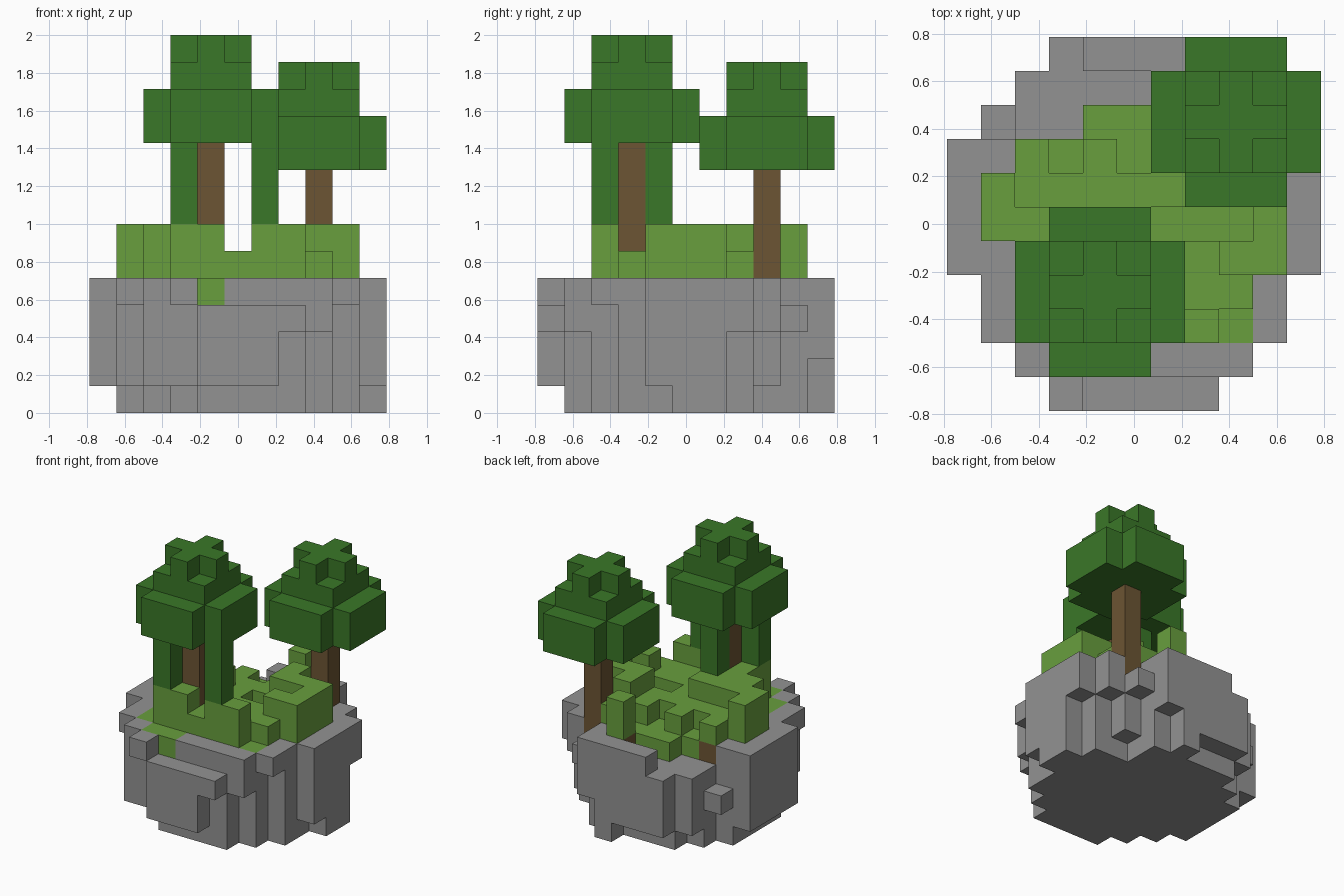
import bpy, bmesh
from mathutils import Vector

if "Cube" in bpy.data.objects:
    bpy.data.objects.remove(bpy.data.objects["Cube"], do_unlink=True)

UNIT = 1 / 7
SIDES = [Vector(v) for v in ((1, 0, 0), (-1, 0, 0), (0, 1, 0), (0, -1, 0), (0, 0, 1), (0, 0, -1))]


def material(name, rgb):
    mat = bpy.data.materials.new(name)
    mat.use_nodes = True
    mat.diffuse_color = (*rgb, 1)
    mat.node_tree.nodes["Principled BSDF"].inputs["Base Color"].default_value = (*rgb, 1)
    return mat


def build(name, cells, mat):
    """Skin a set of grid cells with their outer faces only."""
    bm = bmesh.new()
    made = {}

    def corner(p):
        key = tuple(round(c * 2) for c in p)
        if key not in made:
            made[key] = bm.verts.new(((p.x - 5) * UNIT, (p.y - 5) * UNIT, (p.z + 0.5) * UNIT))
        return made[key]

    for cell in cells:
        centre = Vector(cell)
        for n in SIDES:
            if tuple(int(c) for c in centre + n) in cells:
                continue
            u = Vector((n.y, n.z, n.x))
            w = n.cross(u)
            mid = centre + n / 2
            bm.faces.new([corner(mid + (u * a + w * b) / 2)
                          for a, b in ((1, 1), (-1, 1), (-1, -1), (1, -1))])
    bmesh.ops.recalc_face_normals(bm, faces=bm.faces)
    mesh = bpy.data.meshes.new(name)
    bm.to_mesh(mesh)
    bm.free()
    mesh.materials.append(mat)
    obj = bpy.data.objects.new(name, mesh)
    bpy.context.collection.objects.link(obj)


def read_map(rows, spans):
    """Plan rows from front to back; each letter gives a range of layers."""
    return {(x, y, z) for y, row in enumerate(rows) for x, ch in enumerate(row)
            if ch in spans for z in range(*spans[ch])}


def tree_crown(cx, cy, base):
    cells = set()
    for x in range(-2, 3):
        for y in range(-2, 3):
            if abs(x) + abs(y) < 4:
                cells |= {(cx + x, cy + y, base), (cx + x, cy + y, base + 1)}
            if max(abs(x), abs(y)) < 2:
                cells.add((cx + x, cy + y, base + 2))
            if abs(x) + abs(y) < 2:
                cells.add((cx + x, cy + y, base + 3))
    return cells


def column(x, y, low, high):
    return {(x, y, z) for z in range(low, high)}


stone = material("stone grey", (0.29, 0.29, 0.29))
grass = material("grass green", (0.14, 0.345, 0.048))
leaf = material("leaf green", (0.042, 0.185, 0.021))
wood = material("bark brown", (0.15, 0.09, 0.033))

# Rock base
rock = read_map([
    "...tcccn...",
    "..ddxxxxu..",
    ".tdxxxxxxt.",
    ".dxxxxxxxx.",
    "dxxxxxxxxxd",
    "dxxxxxxxxxx",
    "dxxxxxxxxxx",
    "dxxxxxxxxxu",
    ".syyxxxxcu.",
    "..cyyyxxn..",
    "...cddxv...",
], {"x": (0, 5), "d": (1, 5), "y": (0, 4), "c": (1, 4), "t": (4, 5),
    "u": (3, 5), "s": (2, 3), "v": (2, 5), "n": (3, 4)})

# Uneven turf
turf = read_map([
    "...........",
    "...aa......",
    "..accbcca..",
    "..acbbbbb..",
    "..cccbbbcc.",
    ".ccccbaaac.",
    ".cbbbbbccc.",
    "..bababcb..",
    "....aaab...",
    "......c....",
], {"a": (4, 5), "b": (4, 6), "c": (4, 7)})

# Trunks and exposed soil
front_trunk = column(4, 3, 5, 10)
back_trunk = column(8, 8, 4, 9)
soil = {(2, 7, 4), (6, 9, 4)}
turf -= front_trunk | back_trunk | soil

# Crowns, the front one with hanging vines
front_crown = tree_crown(4, 3, 10)
for x, y in ((3, 2), (6, 2), (4, 4)):
    front_crown |= column(x, y, 7, 10)

build("rock_base", rock - turf - soil, stone)
build("turf", turf, grass)
build("soil_patches", soil, wood)
build("front_trunk", front_trunk, wood)
build("back_trunk", back_trunk, wood)
build("front_crown", front_crown, leaf)
build("back_crown", tree_crown(8, 8, 9), leaf)
